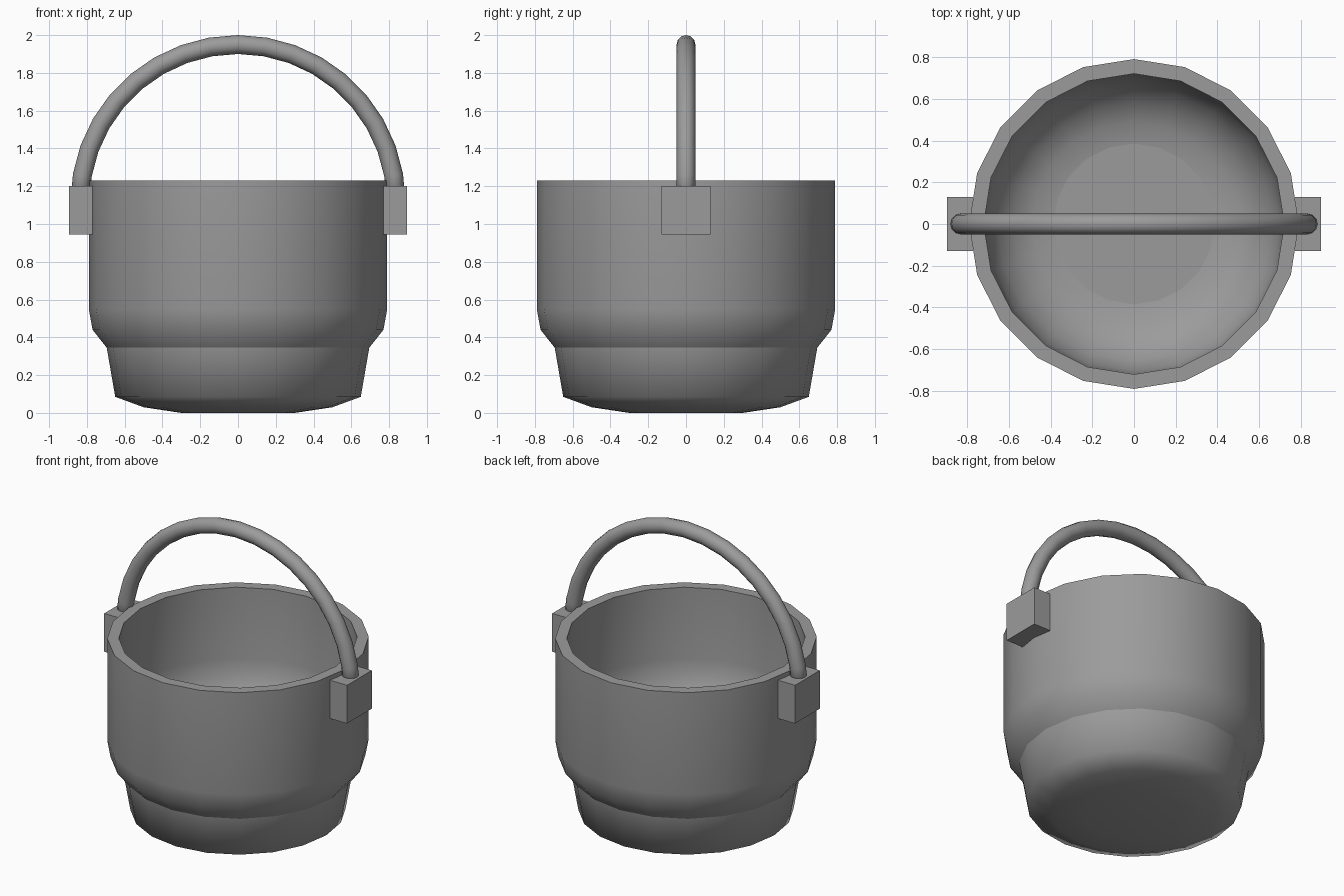
import bpy
import bmesh
from math import sin, cos, pi, radians

default = bpy.data.objects.get("Cube")
if default:
    bpy.data.objects.remove(default, do_unlink=True)

GREY = (0.33, 0.33, 0.33, 1.0)
grey = bpy.data.materials.new("plain grey")
grey.use_nodes = True
grey.diffuse_color = GREY
grey.node_tree.nodes["Principled BSDF"].inputs["Base Color"].default_value = GREY


def add_object(name, bm, smooth=True):
    bmesh.ops.recalc_face_normals(bm, faces=bm.faces)
    for f in bm.faces:
        f.smooth = smooth
    mesh = bpy.data.meshes.new(name)
    bm.to_mesh(mesh)
    bm.free()
    mesh.materials.append(grey)
    obj = bpy.data.objects.new(name, mesh)
    bpy.context.collection.objects.link(obj)
    return obj


def lathe(name, profile, sides=20):
    """Revolve (radius, height, sharp) points; both ends are capped."""
    bm = bmesh.new()
    rings = []
    for r, z, sharp in profile:
        rings.append([bm.verts.new((r * cos(2 * pi * i / sides), r * sin(2 * pi * i / sides), z))
                      for i in range(sides)])
    for a, b in zip(rings, rings[1:]):
        for i in range(sides):
            j = (i + 1) % sides
            bm.faces.new((a[i], a[j], b[j], b[i]))
    bm.faces.new(rings[0])
    bm.faces.new(rings[-1])
    for ring, (r, z, sharp) in zip(rings, profile):
        for i in range(sides):
            bm.edges.get((ring[i], ring[(i + 1) % sides])).smooth = not sharp
    return add_object(name, bm)


# Bucket: dished base, tapered foot, rounded shoulder, rim and bowl-shaped inside
outside = [(0.30, 0.0, False), (0.50, 0.03, False), (0.65, 0.085, False),
           (0.695, 0.345, True), (0.77, 0.44, False), (0.79, 0.55, False),
           (0.79, 1.23, True), (0.72, 1.23, True)]
bend, floor_radius, floor_z = 0.335, 0.385, 0.42
inside = [(floor_radius + bend * cos(radians(a)), floor_z + bend * (1 - sin(radians(a))), a == 90)
          for a in (0, 18, 36, 54, 72, 90)]
lathe("bucket_body", outside + inside)

# Carrying handle: round tube bent in a half circle
bm = bmesh.new()
ring_radius, tube, centre_z, steps, sides = 0.837, 0.05, 1.113, 18, 12
rings = []
for s in range(steps + 1):
    a = pi * s / steps
    rings.append([])
    for k in range(sides):
        t = 2 * pi * k / sides
        r = ring_radius + tube * cos(t)
        rings[-1].append(bm.verts.new((r * cos(a), tube * sin(t), centre_z + r * sin(a))))
for a, b in zip(rings, rings[1:]):
    for k in range(sides):
        m = (k + 1) % sides
        bm.faces.new((a[k], a[m], b[m], b[k]))
bm.faces.new(rings[0])
bm.faces.new(rings[-1])
add_object("carrying_handle", bm)

# Square mounts where the handle meets the wall
for side, x in (("left", 1), ("right", -1)):
    bm = bmesh.new()
    bmesh.ops.create_cube(bm, size=1)
    bmesh.ops.scale(bm, vec=(0.125, 0.26, 0.255), verts=bm.verts)
    bmesh.ops.translate(bm, vec=(x * 0.833, 0, 1.073), verts=bm.verts)
    add_object(side + "_handle_mount", bm, smooth=False)
